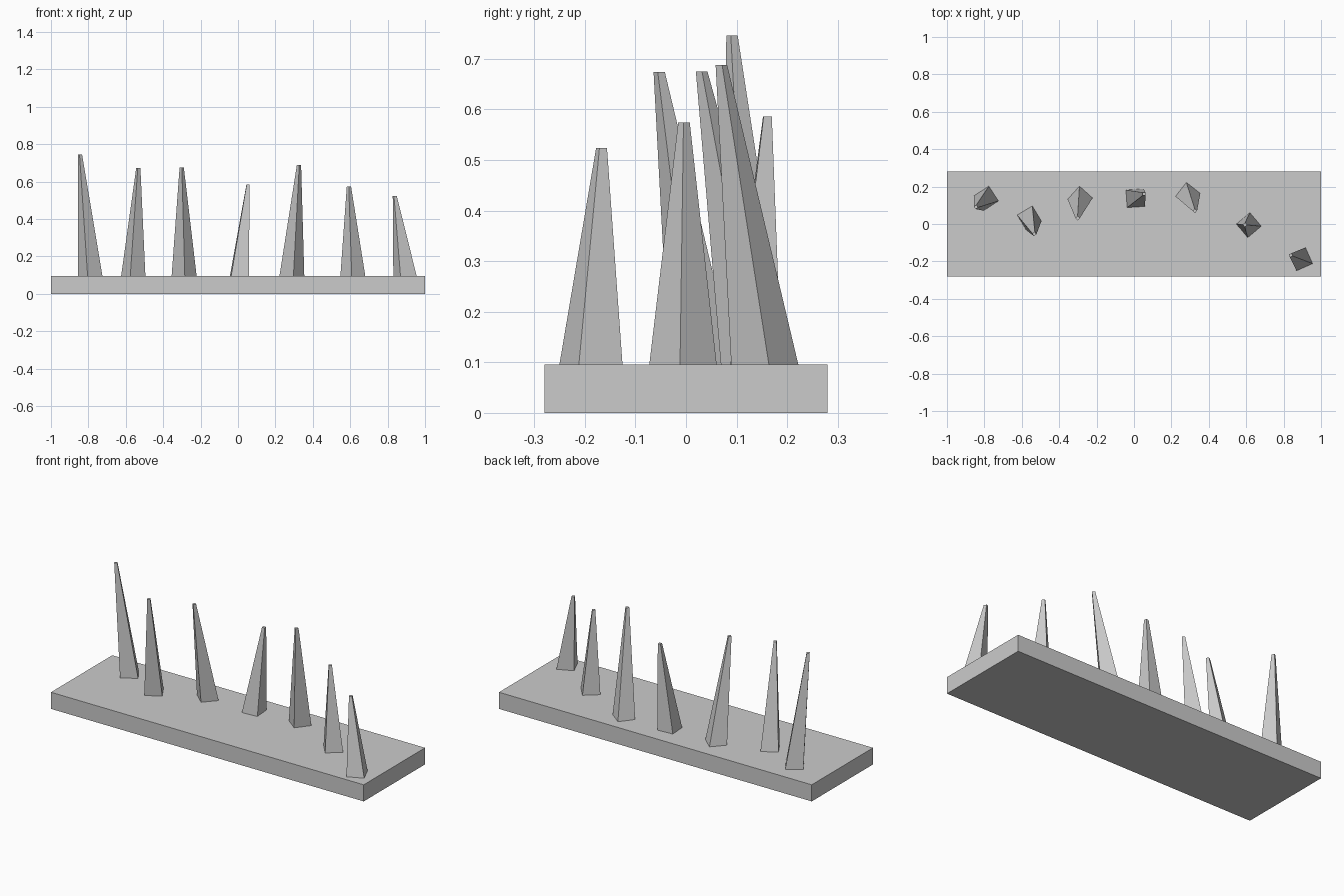
import bpy, bmesh
from math import cos, sin, radians, pi

if "Cube" in bpy.data.objects:
    bpy.data.objects.remove(bpy.data.objects["Cube"])

BASE_TOP = 0.096


def finish(name, bm):
    bmesh.ops.recalc_face_normals(bm, faces=bm.faces)
    mesh = bpy.data.meshes.new(name)
    bm.to_mesh(mesh)
    bm.free()
    bpy.context.collection.objects.link(bpy.data.objects.new(name, mesh))


def spike(name, base, tip, angle, r_base=0.067, r_tip=0.0115):
    """Four-sided leaning taper from the slab top to a small blunt tip."""
    bm = bmesh.new()
    rings = []
    for (x, y, z), r in (((*base, BASE_TOP - 0.002), r_base), (tip, r_tip)):
        rings.append([bm.verts.new((x + r * cos(radians(angle) + i * pi / 2),
                                    y + r * sin(radians(angle) + i * pi / 2), z))
                      for i in range(4)])
    low, high = rings
    bm.faces.new(low)
    bm.faces.new(high)
    for i in range(4):
        j = (i + 1) % 4
        bm.faces.new((low[i], low[j], high[j], high[i]))
    finish(name, bm)


# Base slab
bm = bmesh.new()
bmesh.ops.create_cube(bm, size=1)
for v in bm.verts:
    v.co.x *= 2
    v.co.y *= 0.56
    v.co.z = (v.co.z + 0.5) * BASE_TOP
finish("base_slab", bm)

# Leaning spikes: base centre, tip centre, rotation
spikes = [
    ((-0.790, 0.137), (-0.845, 0.091, 0.746), -12),
    ((-0.560, 0.032), (-0.533, -0.053, 0.674), -14),
    ((-0.288, 0.136), (-0.301, 0.031, 0.675), 3),
    ((0.007, 0.138), (0.054, 0.161, 0.586), 49),
    ((0.288, 0.156), (0.326, 0.070, 0.688), 7),
    ((0.614, -0.006), (0.593, -0.004, 0.574), -5),
    ((0.893, -0.188), (0.838, -0.167, 0.524), -21),
]
for n, (base, tip, angle) in enumerate(spikes, 1):
    spike(f"spike_{n}", base, tip, angle)
